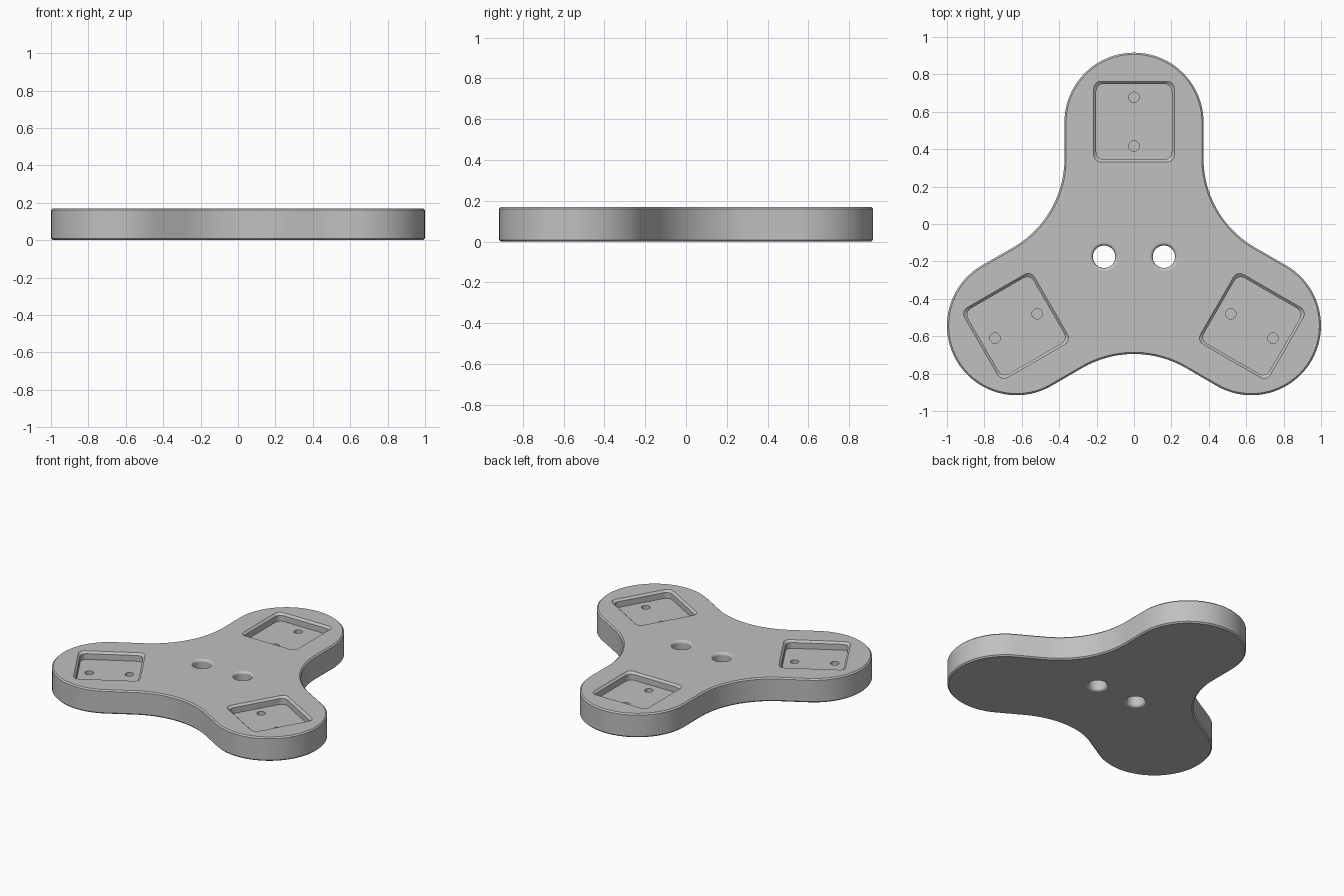
import bpy
import bmesh
from math import sin, cos, radians, pi
from mathutils import Matrix

if "Cube" in bpy.data.objects:
    bpy.data.objects.remove(bpy.data.objects["Cube"])

HEIGHT = 0.17
CENTRE_Y = -0.181      # hub of the three arms
ARM = 0.725            # hub to lobe centre
LOBE = 0.372           # lobe radius
WAIST = 0.55           # radius of the hollow between arms
WAIST_GAP = 0.514      # hub to the nearest point of the hollow
FLOOR = HEIGHT - 0.055
ARM_ANGLES = [radians(a) for a in (90, 210, 330)]

grey = bpy.data.materials.new("plain grey")
grey.use_nodes = True
colour = (0.53, 0.53, 0.53, 1)
grey.diffuse_color = colour
grey.node_tree.nodes["Principled BSDF"].inputs["Base Color"].default_value = colour


def arc(cx, cy, r, start, end, n):
    steps = [start + (end - start) * i / n for i in range(n + 1)]
    return [(cx + r * cos(a), cy + r * sin(a)) for a in steps]


def plate_outline(inset):
    """Three round lobes joined by hollow arcs, shrunk by inset."""
    pts = []
    for a in ARM_ANGLES:
        pts += arc(ARM * cos(a), ARM * sin(a), LOBE - inset, a - pi / 2, a + pi / 2, 40)
        b = a + pi / 3
        d = WAIST_GAP + WAIST
        pts += arc(d * cos(b), d * sin(b), WAIST + inset, b + pi * 7 / 6, b + pi * 5 / 6, 20)
    return pts


def rounded_square(half, corner=0.04):
    pts = []
    for k in range(4):
        a = k * pi / 2
        d = (half - corner) * 2 ** 0.5
        pts += arc(d * cos(a + pi / 4), d * sin(a + pi / 4), corner, a, a + pi / 2, 6)
    return pts


def circle(r, n=32):
    return arc(0, 0, r, 0, 2 * pi, n)[:-1]


def loft(name, outline, levels, matrix):
    """Solid through the outline drawn at each (size, z) level."""
    bm = bmesh.new()
    rings = [[bm.verts.new((x, y, z)) for x, y in outline(s)] for s, z in levels]
    n = len(rings[0])
    for low, high in zip(rings, rings[1:]):
        for i in range(n):
            j = (i + 1) % n
            bm.faces.new((low[i], low[j], high[j], high[i]))
    bm.faces.new(rings[0][::-1])
    bm.faces.new(rings[-1])
    bm.transform(matrix)
    bmesh.ops.recalc_face_normals(bm, faces=bm.faces)
    mesh = bpy.data.meshes.new(name)
    bm.to_mesh(mesh)
    bm.free()
    mesh.materials.append(grey)
    obj = bpy.data.objects.new(name, mesh)
    bpy.context.collection.objects.link(obj)
    return obj


def select(obj):
    bpy.ops.object.select_all(action="DESELECT")
    obj.select_set(True)
    bpy.context.view_layer.objects.active = obj


def cut(target, cutter):
    cutter.hide_render = True
    mod = target.modifiers.new("cut", "BOOLEAN")
    mod.operation = "DIFFERENCE"
    mod.solver = "EXACT"
    mod.object = cutter
    select(target)
    bpy.ops.object.modifier_apply(modifier=mod.name)
    bpy.data.objects.remove(cutter)


# Plate with small chamfers on both rims
hub = Matrix.Translation((0, CENTRE_Y, 0))
C = 0.009
plate = loft("three_lobed_plate", plate_outline,
             [(C, 0), (0, C), (0, HEIGHT - C), (C, HEIGHT)], hub)

# Square pocket with two blind screw holes on each arm
for angle in ARM_ANGLES:
    turn = hub @ Matrix.Rotation(angle, 4, "Z")
    seat = turn @ Matrix.Translation((ARM + 0.003, 0, 0))
    cut(plate, loft("pocket_cutter", rounded_square,
                    [(0.202, FLOOR), (0.202, HEIGHT - 0.014), (0.226, HEIGHT + 0.01)], seat))
    for offset in (-0.13, 0.13):
        cut(plate, loft("screw_cutter", circle, [(0.028, FLOOR - 0.05), (0.028, FLOOR + 0.02)],
                        seat @ Matrix.Translation((offset, 0, 0))))

# Two through holes with rounded rims
R, F = 0.06, 0.018
rim = [(R + F * (1 - cos(t)), F * (1 - sin(t))) for t in [i * pi / 10 for i in range(6)]]
bottom = [(r, z) for r, z in reversed(rim)]
top = [(r, HEIGHT - z) for r, z in rim]
profile = sorted(bottom + top, key=lambda p: p[1])
profile = [(R + F, -0.02)] + profile + [(R + F, HEIGHT + 0.02)]
for x in (-0.16, 0.16):
    cut(plate, loft("hole_cutter", circle, profile, Matrix.Translation((x, -0.175, 0))))

# Smooth walls, crisp chamfers
select(plate)
bpy.ops.object.shade_smooth_by_angle(angle=radians(30))
weighted = plate.modifiers.new("weighted normals", "WEIGHTED_NORMAL")
weighted.keep_sharp = True
